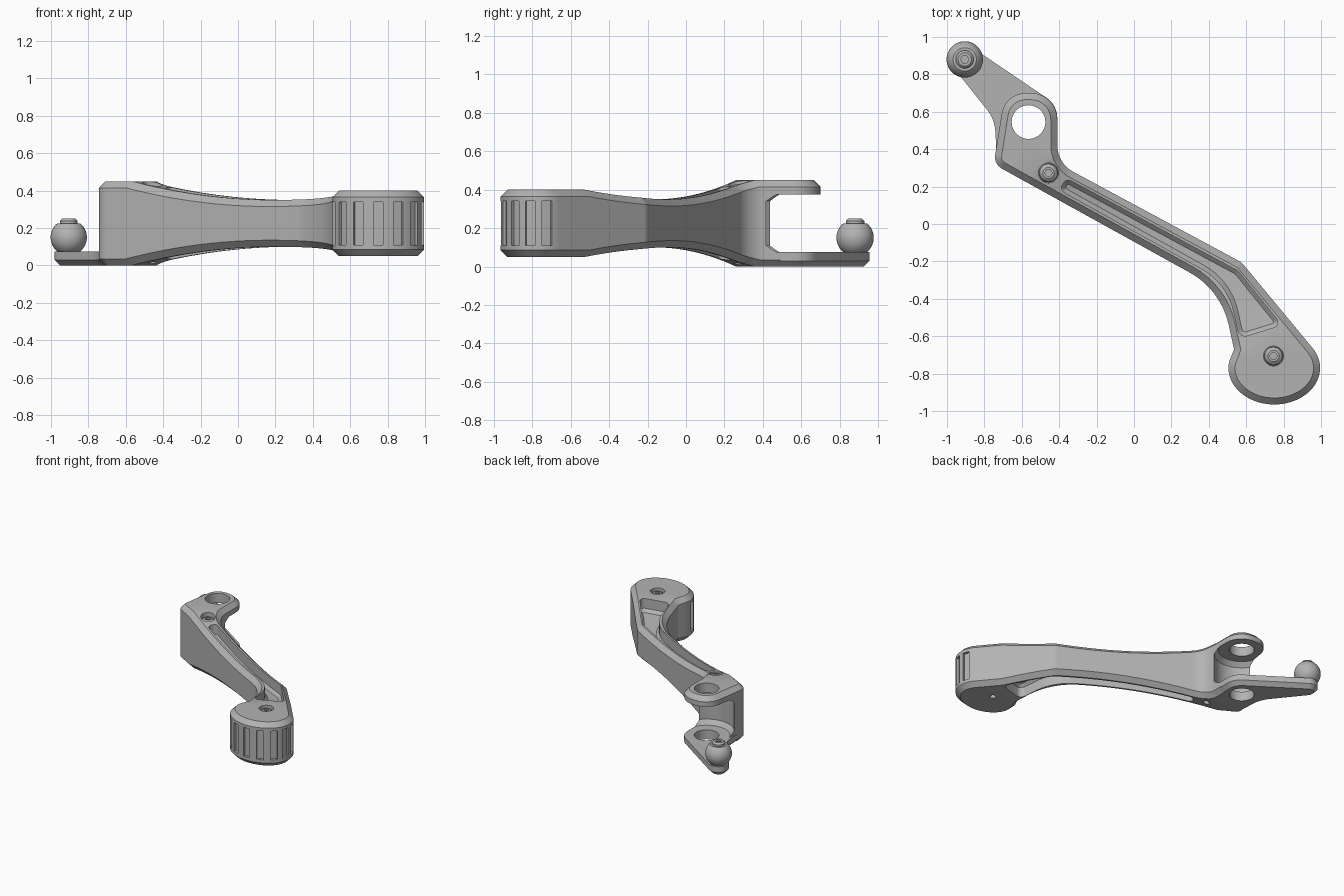
import bpy, bmesh, math
from math import cos, sin, tan, radians
from mathutils import Vector

if "Cube" in bpy.data.objects:
    bpy.data.objects.remove(bpy.data.objects["Cube"])

HEIGHT = 0.45
EYE = (-0.564, 0.545)
BALL = (-0.905, 0.88)
KNOB, KNOB_A, KNOB_B = (0.75, -0.77), 0.245, 0.195
SCREWS = {"arm_screw": (-0.457, 0.273), "knob_screw": (0.746, -0.706)}

metal = bpy.data.materials.new("grey_metal")
metal.use_nodes = True
metal.diffuse_color = (0.45, 0.45, 0.45, 1)
metal.node_tree.nodes["Principled BSDF"].inputs["Base Color"].default_value = metal.diffuse_color


def make_object(name, bm):
    bmesh.ops.recalc_face_normals(bm, faces=bm.faces)
    mesh = bpy.data.meshes.new(name)
    bm.to_mesh(mesh)
    bm.free()
    mesh.materials.append(metal)
    obj = bpy.data.objects.new(name, mesh)
    bpy.context.collection.objects.link(obj)
    return obj


def rounded(corners, steps=8):
    """Closed outline from (x, y, fillet radius) corners."""
    out = []
    for i, (x, y, r) in enumerate(corners):
        p = Vector((x, y))
        if r == 0:
            out.append(p)
            continue
        a = Vector(corners[i - 1][:2]) - p
        b = Vector(corners[(i + 1) % len(corners)][:2]) - p
        half = a.angle(b) / 2
        reach = min(r / tan(half), a.length * 0.95, b.length * 0.95)
        r = reach * tan(half)
        a.normalize()
        b.normalize()
        centre = p + (a + b).normalized() * (r / sin(half))
        start, end = p + a * reach - centre, p + b * reach - centre
        sweep = start.angle_signed(end)
        for k in range(steps + 1):
            t = -sweep * k / steps
            out.append(centre + Vector((start.x * cos(t) - start.y * sin(t),
                                        start.x * sin(t) + start.y * cos(t))))
    return out


def arc(centre, a, b, start, end, n):
    angles = [radians(start + (end - start) * k / n) for k in range(n + 1)]
    return [(centre[0] + a * cos(t), centre[1] + b * sin(t), 0) for t in angles]


def prism(name, outline, z0, z1, bevel_low=0, bevel_high=0):
    """Upright prism whose lower and upper rims may be chamfered."""
    bm = bmesh.new()
    base = bm.faces.new([bm.verts.new((p[0], p[1], z0)) for p in outline])
    top = bmesh.ops.extrude_face_region(bm, geom=[base], use_keep_orig=True)["geom"]
    bmesh.ops.translate(bm, vec=(0, 0, z1 - z0),
                        verts=[v for v in top if isinstance(v, bmesh.types.BMVert)])
    bmesh.ops.recalc_face_normals(bm, faces=bm.faces)
    for z, size in ((z0, bevel_low), (z1, bevel_high)):
        if size:
            rim = [e for e in bm.edges if all(abs(v.co.z - z) < 1e-5 for v in e.verts)]
            bmesh.ops.bevel(bm, geom=rim, offset=size, offset_type='OFFSET',
                            segments=1, affect='EDGES', clamp_overlap=False)
    return make_object(name, bm)


def lathe(name, centre, profile, n=40):
    """Solid turned from (radius, z) points around an upright axis."""
    bm = bmesh.new()
    pts = [(0, profile[0][1])] + list(profile) + [(0, profile[-1][1])]
    verts = [bm.verts.new((centre[0] + r, centre[1], z)) for r, z in pts]
    edges = [bm.edges.new(pair) for pair in zip(verts, verts[1:])]
    bmesh.ops.spin(bm, geom=verts + edges, cent=(*centre, 0), axis=(0, 0, 1),
                   angle=2 * math.pi, steps=n)
    bmesh.ops.remove_doubles(bm, verts=bm.verts, dist=1e-5)
    return make_object(name, bm)


def combine(obj, other, operation='DIFFERENCE'):
    mod = obj.modifiers.new("combine", 'BOOLEAN')
    mod.operation, mod.object, mod.solver = operation, other, 'EXACT'
    bpy.context.view_layer.update()
    mesh = bpy.data.meshes.new_from_object(obj.evaluated_get(bpy.context.evaluated_depsgraph_get()))
    obj.modifiers.clear()
    obj.data = mesh
    bpy.data.objects.remove(other)


def cylinder(centre, r, z0, z1, n=32):
    return lathe("cutter", centre, [(r, z0), (r, z1)], n)


# Lever body: fork eye, straight arm, bend and oval knob
body = prism("lever_body", rounded(
    [(-0.75, 0.32, 0.07), (0.465, -0.352, 0.42), (0.535, -0.67, 0)]
    + arc(KNOB, KNOB_A, KNOB_B, 170, 395, 40)
    + [(0.575, -0.205, 0.08), (-0.41, 0.325, 0.16), (-0.41, 0.70, 0.14), (-0.69, 0.70, 0.13)]),
    0, HEIGHT, 0.035, 0.035)

# Fork slot with sloped shoulders
combine(body, lathe("cutter", EYE, [(0.17, 0.075), (0.2, 0.11), (0.2, 0.34), (0.17, 0.375)], 64))

# Lower fork plate reaching out to the ball
plate = prism("fork_plate", rounded(
    [(-0.735, 0.38, 0), (-0.55, 0.36, 0), (-0.43, 0.42, 0), (-0.41, 0.50, 0), (-0.41, 0.636, 0.13)]
    + arc(BALL, 0.075, 0.075, 55, 221, 16) + [(-0.745, 0.56, 0.2)]),
    0, 0.075, 0.03)
combine(body, plate, 'UNION')
combine(body, cylinder(EYE, 0.09, -0.1, 0.6, 48))

# Long pockets on both faces
pocket = rounded([(-0.40, 0.184, 0.03), (0.50, -0.316, 0.35), (0.565, -0.61, 0.04),
                  (0.79, -0.54, 0.03), (0.555, -0.25, 0.03), (-0.36, 0.243, 0.03)])
combine(body, prism("cutter", pocket, HEIGHT - 0.1, 0.6, bevel_low=0.022))
combine(body, prism("cutter", pocket, -0.15, 0.1, bevel_high=0.022))

# Screw recesses above, small holes below
for spot in SCREWS.values():
    combine(body, cylinder(spot, 0.053, HEIGHT - 0.06, 0.6))
    combine(body, cylinder(spot, 0.022, -0.1, 0.06, 16))

# Grip grooves around the knob
for k in range(-3, 5):
    t = radians(-90 + 26 * k)
    p = Vector((KNOB[0] + KNOB_A * cos(t), KNOB[1] + KNOB_B * sin(t)))
    out = Vector((cos(t) / KNOB_A, sin(t) / KNOB_B)).normalized()
    side = Vector((-out.y, out.x)) * 0.026
    box = [p - out * 0.02 - side, p + out * 0.05 - side, p + out * 0.05 + side, p - out * 0.02 + side]
    combine(body, prism("cutter", box, 0.06, HEIGHT - 0.06))

# Waist: slice the body across the arm, then thin it along its length
AXIS = Vector((0.6, -0.8, 0))
START, WAIST, END = -0.55, 0.25, 0.9


def thinning(s):
    s = min(max(s, START), END)
    if s < WAIST:
        return 0.1 * (1 - ((WAIST - s) / (WAIST - START)) ** 2)
    return 0.1 - 0.05 * ((s - WAIST) / (END - WAIST)) ** 2


bm = bmesh.new()
bm.from_mesh(body.data)
bmesh.ops.triangulate(bm, faces=bm.faces)
SLICES = 24
for k in range(SLICES + 1):
    bmesh.ops.bisect_plane(bm, geom=bm.verts[:] + bm.edges[:] + bm.faces[:], dist=1e-5,
                           plane_co=AXIS * (START + (END - START) * k / SLICES), plane_no=AXIS)
for v in bm.verts:
    d = thinning(v.co.dot(AXIS))
    v.co.z += -d if v.co.z > HEIGHT / 2 else d
bm.to_mesh(body.data)
bm.free()

# Socket screws sunk in their recesses
parts = [body]
for name, spot in SCREWS.items():
    top = HEIGHT - thinning(Vector((*spot, 0)).dot(AXIS))
    screw = lathe(name, spot, [(0.05, top - 0.08), (0.05, top - 0.04), (0.043, top - 0.022),
                               (0.03, top - 0.012)])
    combine(screw, cylinder(spot, 0.02, top - 0.04, top + 0.1, 6))
    parts.append(screw)

# Ball and its capped stud
R, ball_z = 0.097, 0.15
ball_profile = [(R * cos(radians(a)), ball_z + R * sin(radians(a))) for a in range(-50, 51, 5)]
parts.append(lathe("ball", BALL, [(0.062, 0.07)] + ball_profile, 48))
cap = lathe("stud_cap", BALL, [(0.048, 0.2), (0.048, 0.238), (0.036, 0.25)])
combine(cap, cylinder(BALL, 0.022, 0.225, 0.3, 6))
parts.append(cap)

for obj in parts:
    bpy.ops.object.select_all(action='DESELECT')
    obj.select_set(True)
    bpy.context.view_layer.objects.active = obj
    bpy.ops.object.shade_smooth_by_angle(angle=radians(25))
